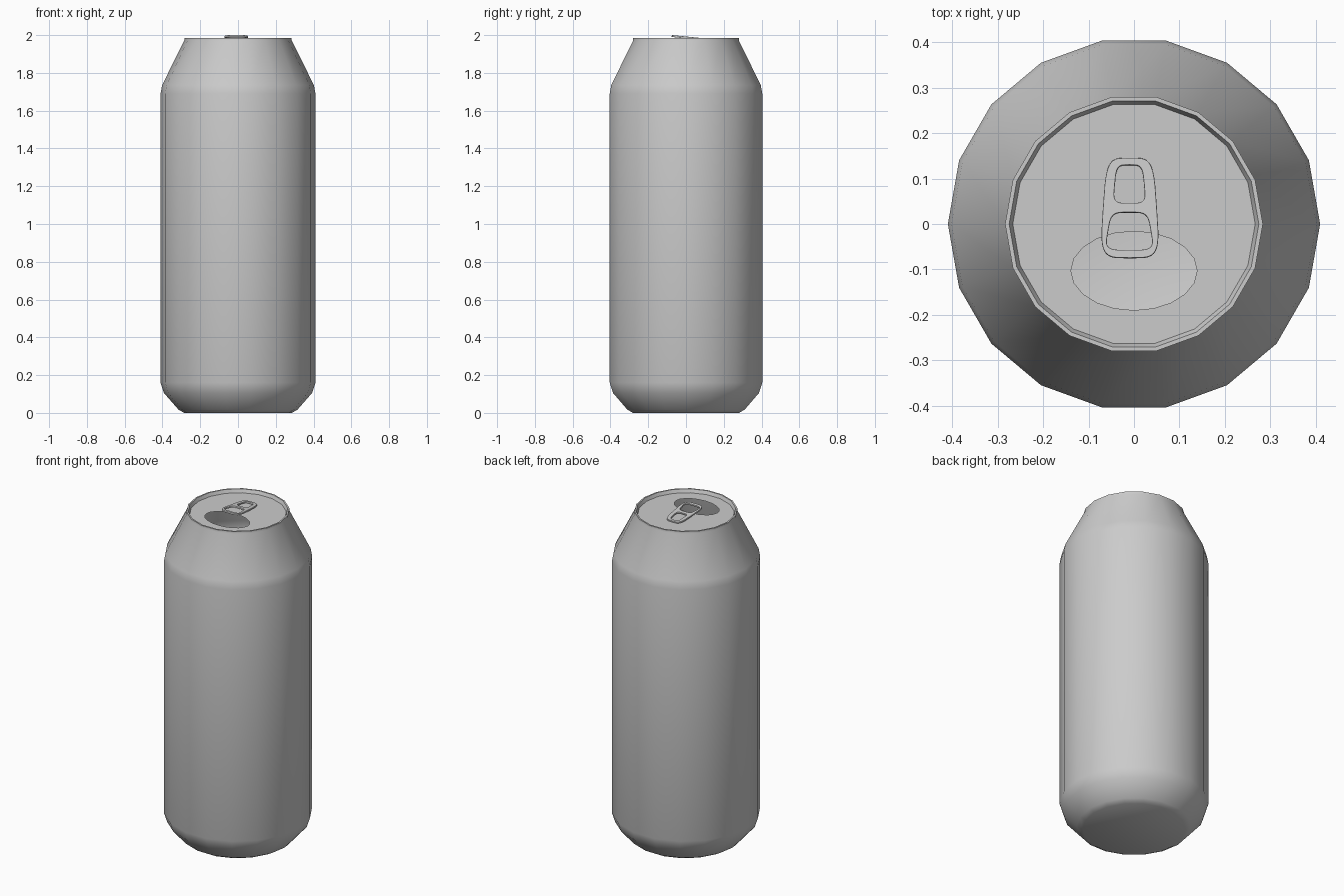
import bpy, bmesh, math

if "Cube" in bpy.data.objects:
    bpy.data.objects.remove(bpy.data.objects["Cube"])

SIDES = 18
LID_Z = 1.966


def finish(obj, angle=40):
    bpy.ops.object.select_all(action='DESELECT')
    obj.select_set(True)
    bpy.context.view_layer.objects.active = obj
    bpy.ops.object.shade_smooth_by_angle(angle=math.radians(angle))


def to_object(bm, name):
    mesh = bpy.data.meshes.new(name)
    bm.to_mesh(mesh)
    bm.free()
    obj = bpy.data.objects.new(name, mesh)
    bpy.context.collection.objects.link(obj)
    return obj


def ellipse(n, rx, ry, cy=0.0):
    return [(rx * math.cos(2 * math.pi * i / n), cy + ry * math.sin(2 * math.pi * i / n))
            for i in range(n)]


def rounded_loop(cx, y0, y1, w_bottom, w_top, power=4.5, n=40):
    """Rounded trapezoid whose width changes along y."""
    pts = []
    for i in range(n):
        a = 2 * math.pi * i / n
        c, s = math.cos(a), math.sin(a)
        u = math.copysign(abs(c) ** (2 / power), c)
        v = math.copysign(abs(s) ** (2 / power), s)
        t = (v + 1) / 2
        w = w_bottom + (w_top - w_bottom) * t
        pts.append((cx + u * w / 2, y0 + (y1 - y0) * t))
    return pts


# Can body: revolved profile from base up to the inside of the rim
profile = [(0.285, 0.0), (0.315, 0.017), (0.392, 0.105), (0.41, 0.16),
           (0.41, 1.69), (0.402, 1.735), (0.284, 1.972), (0.284, 1.986),
           (0.275, 1.986), (0.267, LID_Z)]
bm = bmesh.new()
rings = [[bm.verts.new((x, y, z)) for x, y in ellipse(SIDES, r, r)] for r, z in profile]
for lo, hi in zip(rings, rings[1:]):
    for i in range(SIDES):
        j = (i + 1) % SIDES
        bm.faces.new((lo[i], lo[j], hi[j], hi[i]))
bm.faces.new(rings[0][::-1])
finish(to_object(bm, "can_body"))

# Lid with the oval drinking hole
bm = bmesh.new()
edges = []
for pts in (ellipse(SIDES, 0.267, 0.267), ellipse(20, 0.139, 0.087, -0.103)):
    vs = [bm.verts.new((x, y, LID_Z)) for x, y in pts]
    edges += [bm.edges.new((vs[i - 1], vs[i])) for i in range(len(vs))]
bmesh.ops.triangle_fill(bm, use_beauty=True, use_dissolve=False, edges=edges, normal=(0, 0, 1))
for f in bm.faces:
    f.normal_update()
    if f.normal.z < 0:
        f.normal_flip()
finish(to_object(bm, "lid"))

# Pull tab: filled outline with two finger holes, tilted up over the opening
TAB_Y = 0.035
curve = bpy.data.curves.new("pull_tab", 'CURVE')
curve.dimensions = '2D'
curve.fill_mode = 'BOTH'
curve.extrude = 0.003
curve.bevel_depth = 0.002
curve.bevel_resolution = 1
curve.offset = -0.002
for pts in (rounded_loop(-0.009, -0.076, 0.146, 0.134, 0.104),
            rounded_loop(-0.010, 0.046, 0.130, 0.072, 0.056),
            rounded_loop(-0.010, -0.058, 0.025, 0.108, 0.080)):
    sp = curve.splines.new('POLY')
    sp.points.add(len(pts) - 1)
    for p, (x, y) in zip(sp.points, pts):
        p.co = (x, y - TAB_Y, 0, 1)
    sp.use_cyclic_u = True
tab = bpy.data.objects.new("pull_tab", curve)
bpy.context.collection.objects.link(tab)
tab.location = (0, TAB_Y, 1.984)
tab.rotation_euler = (-0.1, 0, 0)
bpy.ops.object.select_all(action='DESELECT')
tab.select_set(True)
bpy.context.view_layer.objects.active = tab
bpy.ops.object.convert(target='MESH')
finish(bpy.context.view_layer.objects.active, 35)
